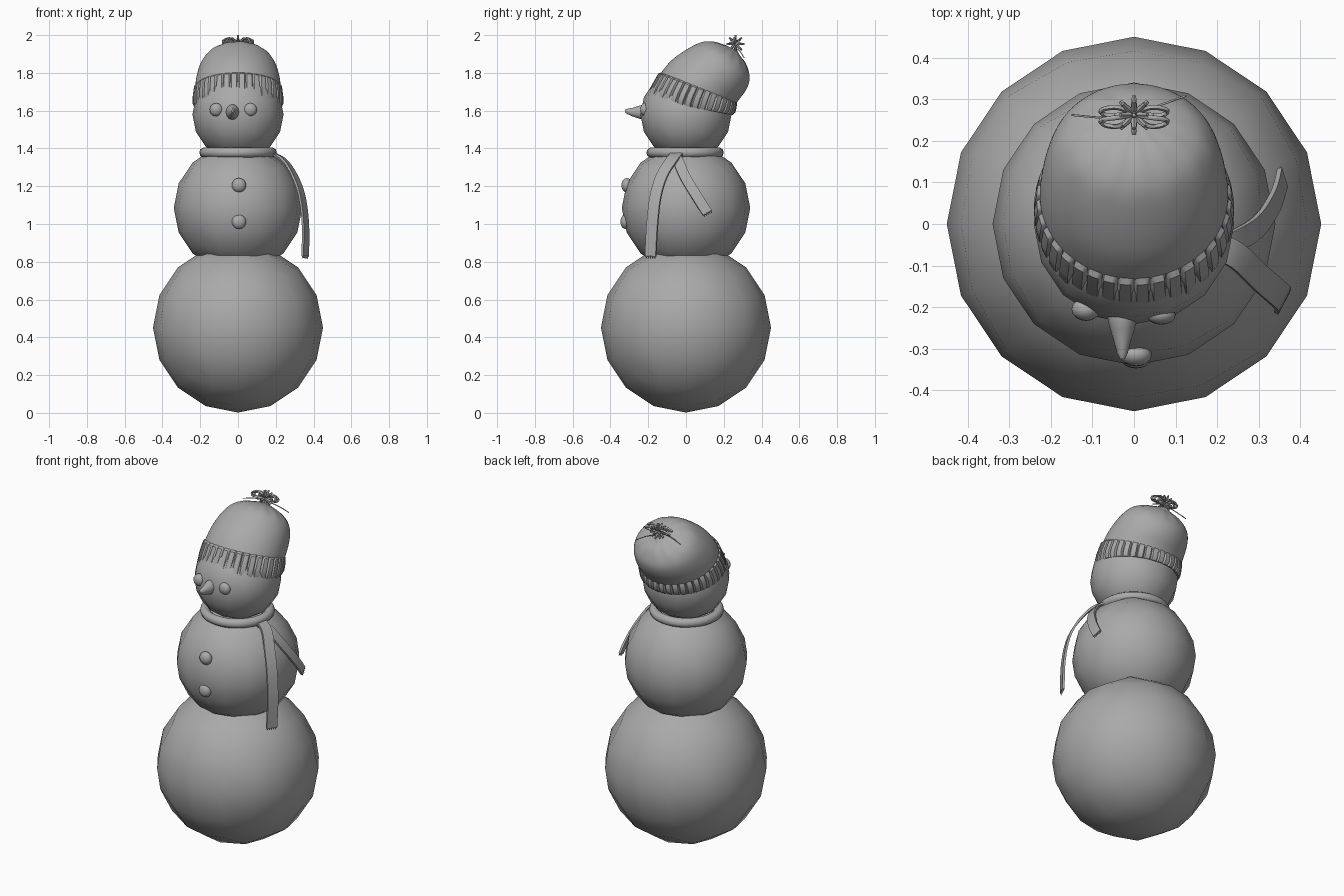
import bpy, bmesh, math
from mathutils import Vector, Matrix

if "Cube" in bpy.data.objects:
    bpy.data.objects.remove(bpy.data.objects["Cube"])

grey = bpy.data.materials.new("plain_grey")
grey.diffuse_color = (0.4, 0.4, 0.4, 1)
grey.use_nodes = True
grey.node_tree.nodes["Principled BSDF"].inputs["Base Color"].default_value = grey.diffuse_color


def finish(name, bm, angle=40):
    bmesh.ops.recalc_face_normals(bm, faces=bm.faces)
    me = bpy.data.meshes.new(name)
    bm.to_mesh(me)
    bm.free()
    ob = bpy.data.objects.new(name, me)
    bpy.context.collection.objects.link(ob)
    me.materials.append(grey)
    bpy.ops.object.select_all(action='DESELECT')
    ob.select_set(True)
    bpy.context.view_layer.objects.active = ob
    bpy.ops.object.shade_smooth_by_angle(angle=math.radians(angle))
    return ob


def loft(bm, rings, caps=True):
    """Skin a list of closed rings of points."""
    rows = [[bm.verts.new(p) for p in r] for r in rings]
    n = len(rows[0])
    for a, b in zip(rows, rows[1:]):
        for i in range(n):
            bm.faces.new((a[i], a[(i + 1) % n], b[(i + 1) % n], b[i]))
    if caps:
        bm.faces.new(rows[0])
        bm.faces.new(rows[-1])


def spline(pts, steps):
    """Catmull-Rom interpolation of equal length tuples."""
    pts = [Vector(p) for p in pts]
    out = []
    for i in range(len(pts) - 1):
        p0, p1, p2, p3 = pts[max(i - 1, 0)], pts[i], pts[i + 1], pts[min(i + 2, len(pts) - 1)]
        for s in range(steps):
            t = s / steps
            out.append(0.5 * (2 * p1 + (p2 - p0) * t + (2 * p0 - 5 * p1 + 4 * p2 - p3) * t * t
                              + (3 * p1 - p0 - 3 * p2 + p3) * t ** 3))
    return out + [pts[-1]]


def snowball(name, z, r):
    """Sphere made from a cube with a 4 x 4 grid on each side."""
    bm = bmesh.new()
    bmesh.ops.create_cube(bm, size=2)
    bmesh.ops.subdivide_edges(bm, edges=bm.edges[:], cuts=3, use_grid_fill=True)
    for v in bm.verts:
        d = Vector([math.tan(c * math.pi / 4) for c in v.co]).normalized()
        v.co = d * r + Vector((0, 0, z))
    finish(name, bm)


def pebble(name, loc, size):
    bm = bmesh.new()
    bmesh.ops.create_uvsphere(bm, u_segments=16, v_segments=10, radius=1)
    for v in bm.verts:
        v.co = Vector(loc) + Vector([c * s for c, s in zip(v.co, size)])
    finish(name, bm)


def tube(name, pts, r, steps=6, sides=6):
    """Round cord along a smoothed path."""
    path = spline(pts, steps)
    rings = []
    for i, p in enumerate(path):
        t = (path[min(i + 1, len(path) - 1)] - path[max(i - 1, 0)]).normalized()
        u = t.cross(Vector((0.1, 0.9, 0.35))).normalized()
        w = t.cross(u)
        rings.append([p + r * (math.cos(a) * u + math.sin(a) * w)
                      for a in [k * math.tau / sides for k in range(sides)]])
    bm = bmesh.new()
    loft(bm, rings)
    finish(name, bm, 60)


# Body
snowball("lower_body", 0.452, 0.45)
snowball("middle_body", 1.085, 0.34)
snowball("head", 1.58, 0.241)

# Face and buttons
pebble("left_eye", (-0.115, -0.205, 1.605), (0.035, 0.028, 0.035))
pebble("right_eye", (0.065, -0.218, 1.605), (0.035, 0.024, 0.035))
pebble("upper_button", (0.005, -0.314, 1.205), (0.038, 0.028, 0.038))
pebble("lower_button", (0.005, -0.322, 1.012), (0.038, 0.025, 0.038))
bm = bmesh.new()
nose = [(-0.2, 0.036, 1.59), (-0.225, 0.036, 1.592), (-0.25, 0.03, 1.592),
        (-0.28, 0.021, 1.592), (-0.31, 0.013, 1.596), (-0.324, 0.006, 1.598)]
loft(bm, [[(-0.028 + r * math.cos(k * math.tau / 14), y, z + 1.15 * r * math.sin(k * math.tau / 14))
           for k in range(14)] for y, r, z in nose])
finish("nose", bm)

# Knitted hat: each ring is front y, front z, back y, back z, half width
RIBS, SEG = 36, 6
N = RIBS * SEG


def hat_ring(ring, groove=0, pleat=0):
    yf, zf, yb, zb, w = ring
    c = Vector((0, (yf + yb) / 2, (zf + zb) / 2))
    h = Vector((0, (yb - yf) / 2, (zb - zf) / 2))
    out = []
    for k in range(N):
        a = k * math.tau / N
        s = 1 - (groove if k % SEG == 0 else 0) + pleat * math.sin(12 * a)
        out.append(c + s * (math.cos(a) * Vector((w, 0, 0)) + math.sin(a) * h))
    return out


cuff = [((-0.175, 1.665, 0.228, 1.585, 0.215), 0),
        ((-0.194, 1.662, 0.248, 1.577, 0.232), 0.03),
        ((-0.203, 1.685, 0.262, 1.592, 0.24), 0.05),
        ((-0.185, 1.73, 0.268, 1.615, 0.24), 0.05),
        ((-0.147, 1.797, 0.27, 1.64, 0.234), 0.05),
        ((-0.130, 1.802, 0.265, 1.65, 0.224), 0)]
bm = bmesh.new()
loft(bm, [hat_ring(r, g) for r, g in cuff], caps=False)
finish("hat_cuff", bm)

crown = spline([(-0.150, 1.77, 0.262, 1.63, 0.224), (-0.125, 1.81, 0.278, 1.655, 0.226),
                (-0.075, 1.868, 0.318, 1.71, 0.217), (0.0, 1.922, 0.337, 1.765, 0.198),
                (0.075, 1.96, 0.33, 1.815, 0.163), (0.14, 1.966, 0.312, 1.857, 0.11),
                (0.2, 1.95, 0.285, 1.892, 0.055), (0.235, 1.935, 0.27, 1.92, 0.018)], 4)
bm = bmesh.new()
loft(bm, [hat_ring(r, 0, 0.05 * max(0, (i - 14) / 14)) for i, r in enumerate(crown)])
finish("hat_crown", bm)

# Tassel: a star of spikes, two bow loops and loose cords
knot = Vector((0, 0.262, 1.953))
bm = bmesh.new()
dirs = [Vector((x, y, z)).normalized() for x in (-1, 0, 1) for y in (-1, 0, 1)
        for z in (-1, 0, 1) if (x, y, z) != (0, 0, 0)]
for d in dirs:
    m = Matrix.Translation(knot + d * 0.024) @ d.to_track_quat('Z', 'Y').to_matrix().to_4x4()
    bmesh.ops.create_cone(bm, cap_ends=True, segments=5, radius1=0.010, radius2=0.005,
                          depth=0.046, matrix=m)
finish("tassel_star", bm, 30)
for side, tag in ((-1, "left"), (1, "right")):
    for dy, dz, n in ((-0.012, 0.018, "front"), (0.012, 0.006, "back")):
        loop = [(0, 0, 0), (0.04, 0.006 + dy, dz + 0.012), (0.078, dy, dz),
                (0.07, dy - 0.012, dz - 0.012), (0.035, dy - 0.014, dz - 0.012), (0, 0, -0.004)]
        tube(f"{tag}_{n}_bow_loop", [knot + Vector((side * x, y, z)) for x, y, z in loop], 0.006)
tube("front_left_cord", [(0, 0.255, 1.94), (-0.07, 0.255, 1.935), (-0.15, 0.262, 1.91)], 0.0025)
tube("back_right_cord", [(0, 0.265, 1.93), (0.06, 0.285, 1.915), (0.125, 0.308, 1.88)], 0.0025)

# Scarf collar
bm = bmesh.new()
section = [(0.178 + 0.027 * math.cos(a), 1.378 + 0.027 * math.sin(a))
           for a in [k * math.tau / 10 for k in range(10)]]
loft(bm, [[(r * math.cos(b), r * math.sin(b) - 0.005, z) for r, z in section]
          for b in [k * math.tau / 32 for k in range(33)]], caps=False)
bmesh.ops.remove_doubles(bm, verts=bm.verts, dist=0.0001)
finish("scarf_collar", bm)


def scarf_tail(name, pts, width, thick=0.012):
    """Flat strip lying on the middle body, with a fringed end."""
    path = spline(pts, 4)
    bm = bmesh.new()
    rings = []
    for i, p in enumerate(path):
        t = (path[min(i + 1, len(path) - 1)] - path[max(i - 1, 0)]).normalized()
        out = Vector((p.x, p.y, max(p.z - 1.085, 0) * 0.8)).normalized()
        side = t.cross(out).normalized() * width / 2
        out = side.cross(t).normalized() * thick / 2
        rings.append([p + side + out, p - side + out, p - side - out, p + side - out])
    loft(bm, rings)
    for k in range(5):
        c = path[-1] + side * (k - 2) * 0.4 + t * 0.006
        m = Matrix.Translation(c) @ t.to_track_quat('Z', 'Y').to_matrix().to_4x4()
        bmesh.ops.create_cone(bm, cap_ends=True, segments=4, radius1=width * 0.11,
                              radius2=0.001, depth=0.016, matrix=m)
    finish(name, bm, 30)


scarf_tail("front_scarf_tail",
           [(0.185, -0.045, 1.375), (0.245, -0.075, 1.34), (0.298, -0.125, 1.26),
            (0.338, -0.16, 1.15), (0.357, -0.178, 1.0), (0.356, -0.187, 0.83)], 0.064)
scarf_tail("back_scarf_tail",
           [(0.185, -0.065, 1.375), (0.245, -0.04, 1.33), (0.3, -0.005, 1.25),
            (0.34, 0.055, 1.15), (0.357, 0.112, 1.06)], 0.055)
